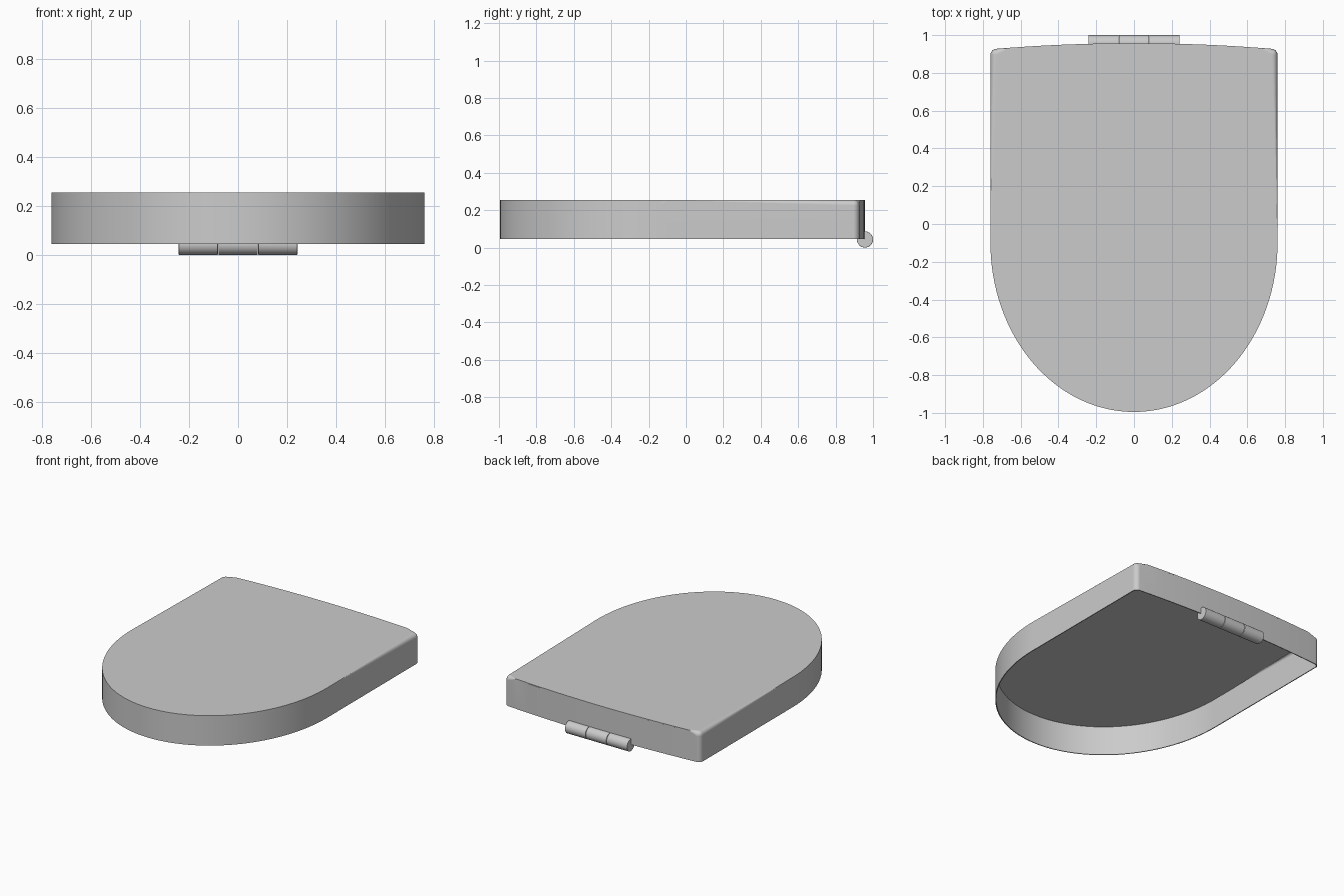
import bpy, bmesh
from math import sin, cos, pi

cube = bpy.data.objects.get("Cube")
if cube:
    bpy.data.objects.remove(cube, do_unlink=True)

grey = bpy.data.materials.new("mid_grey")
grey.use_nodes = True
grey.diffuse_color = (0.6, 0.6, 0.6, 1)
grey.node_tree.nodes["Principled BSDF"].inputs["Base Color"].default_value = (0.6, 0.6, 0.6, 1)

HALF_W, BOTTOM, TOP = 0.76, 0.045, 0.255
FRONT_Y, BEND_Y, CORNER_Y, BACK_Y = -0.995, -0.1, 0.925, 0.957


def make_object(name, bm):
    bmesh.ops.recalc_face_normals(bm, faces=bm.faces)
    mesh = bpy.data.meshes.new(name)
    bm.to_mesh(mesh)
    bm.free()
    mesh.materials.append(grey)
    obj = bpy.data.objects.new(name, mesh)
    bpy.context.collection.objects.link(obj)
    bpy.ops.object.select_all(action="DESELECT")
    obj.select_set(True)
    bpy.context.view_layer.objects.active = obj
    return obj


def smooth(obj):
    bpy.ops.object.shade_smooth_by_angle(angle=pi / 5)
    obj.modifiers.new("even_shading", "WEIGHTED_NORMAL").keep_sharp = True


# Lid outline: half ellipse in front, straight sides, gently bowed back
outline = []
for i in range(65):
    a = pi + pi * i / 64
    outline.append((HALF_W * cos(a), BEND_Y + (BEND_Y - FRONT_Y) * sin(a)))
for i in range(17):
    t = 1 - i / 8
    outline.append((HALF_W * t, BACK_Y - (BACK_Y - CORNER_Y) * t * t))

# Lid: top face with a skirt, open underneath
bm = bmesh.new()
upper = [bm.verts.new((x, y, TOP)) for x, y in outline]
lower = [bm.verts.new((x, y, BOTTOM)) for x, y in outline]
top = bm.faces.new(upper)
for i in range(len(outline)):
    j = (i + 1) % len(outline)
    bm.faces.new((upper[i], lower[i], lower[j], upper[j]))
corners = [e for e in bm.edges
           if abs(e.verts[0].co.z - e.verts[1].co.z) > 0.1
           and abs(e.verts[0].co.x) > HALF_W - 0.001 and e.verts[0].co.y > 0.5]
bmesh.ops.bevel(bm, geom=list(top.edges) + corners, offset=0.03, segments=5,
                profile=0.5, affect="EDGES", clamp_overlap=True)
cap = max(bm.faces, key=lambda f: f.calc_area())
bmesh.ops.inset_region(bm, faces=[cap], thickness=0.01)
lid = make_object("lid_shell", bm)
wall = lid.modifiers.new("thin_wall", "SOLIDIFY")
wall.thickness = 0.006
wall.offset = -1
bpy.ops.object.modifier_apply(modifier=wall.name)
smooth(lid)

# Hinge: three knuckles in a row on the back edge
R, LENGTH, GAP = 0.0435, 0.162, 0.002
for name, x in (("hinge_knuckle_right", -LENGTH), ("hinge_knuckle_middle", 0),
                ("hinge_knuckle_left", LENGTH)):
    bm = bmesh.new()
    bmesh.ops.create_cone(bm, cap_ends=True, segments=32, radius1=R, radius2=R,
                          depth=LENGTH - GAP)
    rims = [e for e in bm.edges if abs(e.verts[0].co.z - e.verts[1].co.z) < 0.001]
    bmesh.ops.bevel(bm, geom=rims, offset=0.003, segments=2, profile=0.5, affect="EDGES")
    knuckle = make_object(name, bm)
    knuckle.rotation_euler.y = pi / 2
    knuckle.location = (x, 1 - R, R)
    smooth(knuckle)
